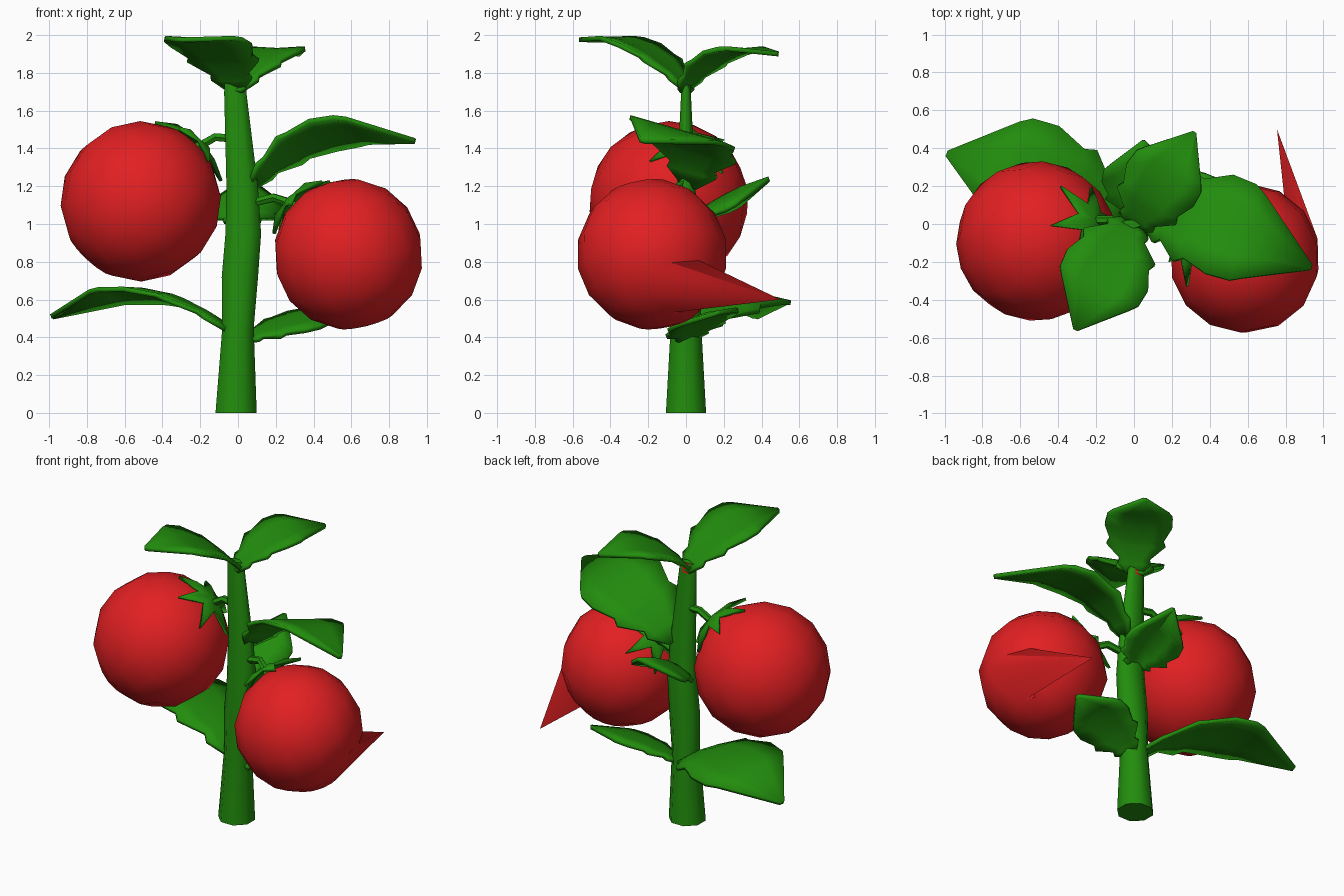
import bpy, bmesh, math
from mathutils import Vector

if "Cube" in bpy.data.objects:
    bpy.data.objects.remove(bpy.data.objects["Cube"])

V = Vector
UP = V((0, 0, 1))


def material(name, col):
    m = bpy.data.materials.new(name)
    m.diffuse_color = (*col, 1)
    m.use_nodes = True
    m.node_tree.nodes["Principled BSDF"].inputs["Base Color"].default_value = m.diffuse_color
    return m


GREEN = material("leaf green", (0.016, 0.265, 0.004))
RED = material("ripe red", (0.76, 0.014, 0.016))


def finish(bm, name, mats, angle=40):
    bmesh.ops.recalc_face_normals(bm, faces=bm.faces)
    me = bpy.data.meshes.new(name)
    bm.to_mesh(me)
    bm.free()
    ob = bpy.data.objects.new(name, me)
    bpy.context.collection.objects.link(ob)
    for m in mats:
        me.materials.append(m)
    bpy.ops.object.select_all(action='DESELECT')
    ob.select_set(True)
    bpy.context.view_layer.objects.active = ob
    bpy.ops.object.shade_smooth_by_angle(angle=math.radians(angle))
    return ob


def loft(bm, rings):
    """Skin closed rings of equal size and cap both ends."""
    vs = [[bm.verts.new(p) for p in r] for r in rings]
    n = len(vs[0])
    for a, b in zip(vs, vs[1:]):
        for i in range(n):
            bm.faces.new((a[i], a[(i + 1) % n], b[(i + 1) % n], b[i]))
    bm.faces.new(vs[0][::-1])
    bm.faces.new(vs[-1])


# Main stem: slightly bent, flattened towards the top, red patch behind the tip
def stem():
    bm = bmesh.new()
    prof = [(0, -.01, .118, .115), (.45, 0, .09, .088), (.72, .01, .104, .08),
            (.95, .028, .102, .068), (1.2, .022, .09, .054), (1.69, -.014, .064, .028),
            (1.76, -.016, .06, .022)]
    loft(bm, [[V((cx + rx * math.cos(a), ry * math.sin(a), z))
               for a in [(i + .5) * math.tau / 8 for i in range(8)]]
              for z, cx, rx, ry in prof])
    bm.normal_update()
    for f in bm.faces:
        c = f.calc_center_median()
        if c.z > 1.7 and c.y > .018 and abs(f.normal.x) < .3:
            f.material_index = 1
    finish(bm, "main_stem", [GREEN, RED], 65)


# Leaf: arched midrib, toothed edges, pointed tip
def leaf(name, base, ctrl, tip, half, roll=0, cup=.0):
    base, ctrl, tip = V(base), V(ctrl), V(tip)
    d = tip - base
    d.z = 0
    d.normalize()
    side = d.cross(UP) * math.cos(roll) + UP * math.sin(roll)
    bm = bmesh.new()
    rows = []
    for t, w in [(0, .15), (.1, .5), (.15, .45), (.28, .88), (.34, .8), (.5, 1),
                 (.64, .97), (.7, .84), (1, .05)]:
        c = base * (1 - t) ** 2 + ctrl * 2 * t * (1 - t) + tip * t * t
        rows.append([bm.verts.new(c + side * half * w * s + UP * cup * half * w * abs(s))
                     for s in (-1, -.5, 0, .5, 1)])
    for a, b in zip(rows, rows[1:]):
        for i in range(4):
            bm.faces.new((a[i], a[i + 1], b[i + 1], b[i]))
    ob = finish(bm, name, [GREEN])
    m = ob.modifiers.new("thickness", 'SOLIDIFY')
    m.thickness, m.offset = .025, 0


# Fruit: low-poly ball, tilted on its axis
def fruit(name, centre, r, axis, pull=None):
    bm = bmesh.new()
    bmesh.ops.create_uvsphere(bm, u_segments=14, v_segments=8, radius=r)
    q = V(axis).to_track_quat('Z', 'Y')
    for v in bm.verts:
        v.co = q @ v.co + V(centre)
    if pull:  # one surface point dragged out into a spike
        near, to = map(V, pull)
        min(bm.verts, key=lambda v: (v.co - near).length).co = to
    finish(bm, name, [RED], 100)


# Calyx: pointed sepals draped over the fruit
def calyx(name, centre, r, axis, n, turn):
    c, q = V(centre), V(axis).to_track_quat('Z', 'Y')
    bm = bmesh.new()

    def at(polar, az, rad):
        return bm.verts.new(c + q @ V((math.sin(polar) * math.cos(az),
                                       math.sin(polar) * math.sin(az),
                                       math.cos(polar))) * rad)
    top = at(0, 0, r + .035)
    h = math.pi / n
    inner = [at(.2, turn + 2 * h * i - h, r + .025) for i in range(n)]
    for i in range(n):
        a = turn + 2 * h * i
        mid = at(.3, a, r + .035)
        end = at(.56, a, r + (.01 if i % 2 else .03))
        p, s = inner[i], inner[(i + 1) % n]
        bm.faces.new((top, p, mid))
        bm.faces.new((top, mid, s))
        bm.faces.new((p, end, mid))
        bm.faces.new((mid, end, s))
    ob = finish(bm, name, [GREEN])
    m = ob.modifiers.new("thickness", 'SOLIDIFY')
    m.thickness, m.offset = .018, 0


# Stalk: thin six-sided bent tube
def stalk(name, pts, r):
    pts = [V(p) for p in pts]
    rings = []
    for i, p in enumerate(pts):
        t = (pts[min(i + 1, len(pts) - 1)] - pts[max(i - 1, 0)]).normalized()
        q = t.to_track_quat('Z', 'Y')
        rings.append([p + q @ V((r * math.cos(k * math.tau / 6), r * math.sin(k * math.tau / 6), 0))
                      for k in range(6)])
    bm = bmesh.new()
    loft(bm, rings)
    finish(bm, name, [GREEN])


stem()

leaf("top_front_leaf", (-.01, .02, 1.7), (-.12, -.22, 2.03), (-.31, -.56, 1.975), .24, 0, .05)
leaf("top_back_leaf", (-.01, -.02, 1.7), (.12, .18, 1.99), (.32, .485, 1.9), .21, 0, .05)
leaf("right_leaf", (.07, .02, 1.2), (.4, .1, 1.62), (.935, -.23, 1.44), .28, .27)
leaf("middle_back_leaf", (.02, .02, 1.02), (.03, .2, 1.17), (.05, .44, 1.24), .2, 0, -.4)
leaf("lower_left_leaf", (-.03, 0, .43), (-.5, .29, .83), (-.985, .37, .51), .3, -.12, -.1)
leaf("lower_right_leaf", (.03, .02, .39), (.3, .07, .54), (.6, .17, .53), .19, -.25, -.1)

C1, A1 = (-.515, -.09, 1.12), (.66, .24, .71)
C2, A2 = (.585, -.18, .84), (-.7, .2, .68)
fruit("left_fruit", C1, .425, A1)
fruit("right_fruit", C2, .4, (-.25, -.2, 1), ((.9, -.12, .62), (.755, .5, .6)))
calyx("left_calyx", C1, .42, A1, 6, .3)
calyx("right_calyx", C2, .4, A2, 6, .1)
stalk("left_stalk", [(0, 0, 1.45), (-.12, .02, 1.46), (-.19, .02, 1.42), (-.24, .01, 1.4)], .024)
stalk("right_stalk", [(.03, 0, 1.1), (.19, -.03, 1.14), (.25, -.07, 1.12), (.32, -.11, 1.09)], .024)
